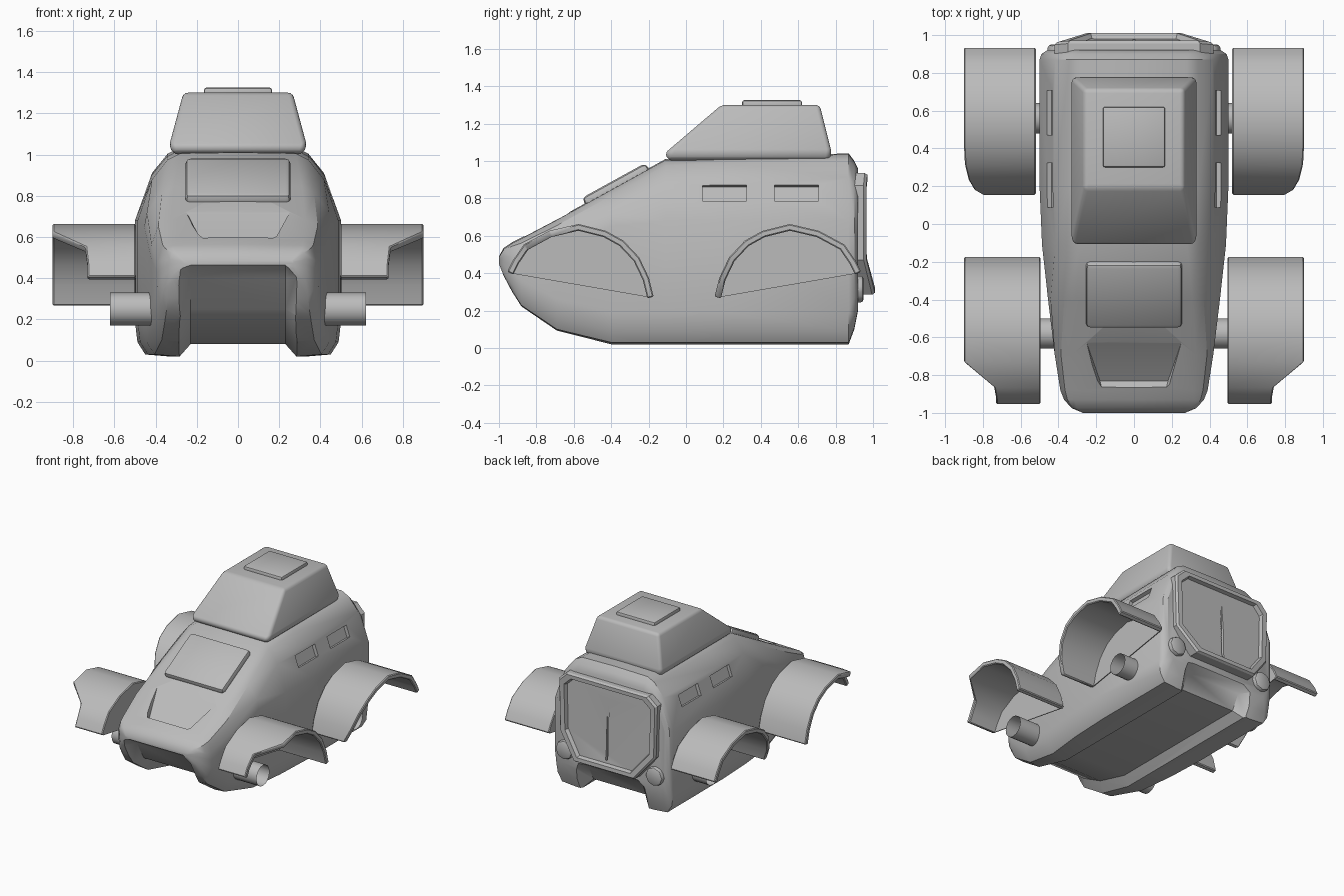
import bpy, bmesh, math
from mathutils import Matrix, Vector

if "Cube" in bpy.data.objects:
    bpy.data.objects.remove(bpy.data.objects["Cube"], do_unlink=True)

GREY = (0.5, 0.5, 0.5, 1)
paint = bpy.data.materials.new("plain_grey")
paint.use_nodes = True
paint.diffuse_color = GREY
paint.node_tree.nodes["Principled BSDF"].inputs["Base Color"].default_value = GREY


def make(name, bm):
    bmesh.ops.recalc_face_normals(bm, faces=bm.faces)
    mesh = bpy.data.meshes.new(name)
    bm.to_mesh(mesh)
    bm.free()
    mesh.materials.append(paint)
    ob = bpy.data.objects.new(name, mesh)
    bpy.context.collection.objects.link(ob)
    return ob


def modify(ob, kind, **settings):
    mod = ob.modifiers.new(kind.title(), kind)
    for key, value in settings.items():
        setattr(mod, key, value)
    bpy.context.view_layer.objects.active = ob
    bpy.ops.object.modifier_apply(modifier=mod.name)


def smooth(ob, angle=35):
    bpy.ops.object.select_all(action="DESELECT")
    ob.select_set(True)
    bpy.context.view_layer.objects.active = ob
    bpy.ops.object.shade_smooth_by_angle(angle=math.radians(angle))
    return ob


def bevel(ob, width, segments=2):
    modify(ob, "BEVEL", width=width, segments=segments, limit_method="ANGLE")
    return smooth(ob)


def loft(name, rings, closed=True, caps=True):
    bm = bmesh.new()
    rows = [[bm.verts.new(p) for p in ring] for ring in rings]
    n = len(rows[0])
    for a, b in zip(rows, rows[1:]):
        for i in range(n if closed else n - 1):
            j = (i + 1) % n
            bm.faces.new((a[i], a[j], b[j], b[i]))
    if caps:
        bm.faces.new(rows[0])
        bm.faces.new(rows[-1])
    return make(name, bm)


def box(name, center, size, rot=None):
    bm = bmesh.new()
    matrix = Matrix.Translation(center) @ (rot or Matrix()) @ Matrix.Diagonal((*size, 1))
    bmesh.ops.create_cube(bm, size=1, matrix=matrix)
    return make(name, bm)


def cylinder(name, center, radius, depth, axis, sides, caps):
    bm = bmesh.new()
    turn = Matrix.Rotation(math.pi / 2, 4, axis)
    bmesh.ops.create_cone(bm, segments=sides, radius1=radius, radius2=radius, depth=depth,
                          cap_ends=caps, matrix=Matrix.Translation(center) @ turn)
    return make(name, bm)


def cut(ob, cutter):
    cutter.hide_render = True
    modify(ob, "BOOLEAN", object=cutter, operation="DIFFERENCE", solver="EXACT")
    bpy.data.objects.remove(cutter, do_unlink=True)


# Hull: cross-sections from nose to tail (y, bottom, top, half width)
def section(y, zb, zt, w):
    r = min(1, (zt - zb) / 0.45)

    def side(z):
        return w * (1 - 0.72 * max(0, z - 0.68))
    tw = side(zt)
    shoulder = min(0.68, zt - 0.2 * r)
    half = [(tw - 0.09 * r, zt - 0.005), (tw - 0.03 * r, zt - 0.035 * r),
            (side(zt - 0.13 * r), zt - 0.13 * r), (w, shoulder), (w, zb + 0.17 * r),
            (w - 0.012 * r, zb + 0.07 * r), (w - 0.05 * r, zb + 0.01 * r), (w - 0.17 * r, zb)]
    right = [(x, y, z) for x, z in half]
    return [(0, y, zt)] + right + [(0, y, zb)] + [(-x, y, z) for x, y, z in reversed(right)]


hull = loft("hull", [section(*s) for s in (
    (-1.0, 0.45, 0.49, 0.27), (-0.975, 0.385, 0.535, 0.33), (-0.93, 0.3, 0.565, 0.37),
    (-0.88, 0.22, 0.59, 0.39), (-0.69, 0.09, 0.69, 0.42), (-0.4, 0.02, 0.85, 0.455),
    (-0.11, 0.02, 1.01, 0.487), (0.2, 0.02, 1.025, 0.5), (0.87, 0.02, 1.04, 0.5),
    (0.9, 0.1, 1.0, 0.49), (0.92, 0.2, 0.96, 0.46))])

# Belly channel: (outer y, z, inner y, z) from nose to tail
cut(hull, loft("belly_cutter", [
    [(-0.31, yo, zo), (-0.23, yi, zi), (0.23, yi, zi), (0.31, yo, zo)] for yo, zo, yi, zi in (
        (-1.05, 0.47, -1.01, 0.47), (-1.02, 0.41, -0.91, 0.4), (-0.91, 0.2, -0.82, 0.25),
        (-0.71, 0.07, -0.64, 0.15), (-0.4, -0.01, -0.38, 0.08), (0.88, -0.01, 0.8, 0.08),
        (0.94, 0.2, 0.86, 0.19), (0.96, 0.26, 0.93, 0.25))]))


# Wedge-shaped scoop in the hood
def hood_z(y):
    return 1.07 + 0.55 * y


cut(hull, loft("scoop_cutter", [
    [(-x, y, hood_z(y) + 0.06), (-x + 0.03, y, hood_z(y) - d),
     (x - 0.03, y, hood_z(y) - d), (x, y, hood_z(y) + 0.06)]
    for y, x, d in ((-0.6, 0.29, -0.01), (-0.63, 0.28, 0.005), (-0.83, 0.21, 0.045), (-0.87, 0.2, -0.01))]))

# Recessed side slots
for s in (-1, 1):
    for y in (0.205, 0.59):
        cut(hull, box("slot_cutter", (s * 0.45, y, 0.83), (0.06, 0.235, 0.09),
                      Matrix.Rotation(-s * 0.35, 4, "Y")))
smooth(hull, 32)

# Cabin with sloped sides and roof hatch
cabin = loft("cabin", [[(-x, y0, z), (x, y0, z), (x, y1, z), (-x, y1, z)] for x, y0, y1, z in (
    (0.31, -0.09, 0.76, 1.0), (0.335, -0.115, 0.78, 1.04), (0.265, 0.19, 0.715, 1.3))])
bevel(cabin, 0.06, 3)
bevel(box("roof_hatch", (0, 0.46, 1.3), (0.33, 0.32, 0.05)), 0.012)

# Hood hatch lying on the slope
hatch = box("hood_hatch", (0, -0.37, 0.865), (0.51, 0.39, 0.07), Matrix.Rotation(math.atan(0.55), 4, "X"))
bevel(hatch, 0.025)

# Fenders: arch as (distance from middle, height), tip first
ARCH = [(-0.385, 0.4), (-0.355, 0.46), (-0.3, 0.54), (-0.17, 0.61), (-0.02, 0.645), (0.12, 0.61),
        (0.21, 0.56), (0.29, 0.475), (0.34, 0.37), (0.365, 0.27)]
FRONT_EDGE = [0.73, 0.73, 0.74, 0.9, 0.9, 0.9, 0.9, 0.9, 0.9, 0.9]
REAR_EDGE = [0.9, 0.9, 0.9, 0.9, 0.9, 0.9, 0.895, 0.875, 0.845, 0.8]
for s, label in ((-1, "right"), (1, "left")):
    for place, mid, flip, inner, edge in (("front", -0.555, 1, 0.495, FRONT_EDGE),
                                          ("rear", 0.535, -1, 0.52, REAR_EDGE)):
        path = [(mid + flip * d, z) for d, z in ARCH]
        fender = loft(f"{place}_{label}_fender",
                      [[(s * inner, y, z), (s * e, y, z)] for (y, z), e in zip(path, edge)],
                      closed=False, caps=False)
        modify(fender, "SOLIDIFY", thickness=0.035, offset=0, use_even_offset=True)
        bevel(fender, 0.006, 1)
        # Inner plate closing the arch beside the hull
        loft(f"{place}_{label}_fender_plate",
             [[(s * x, y, z) for y, z in path] for x in (inner, inner + 0.006)])
    # Open axle tubes
    smooth(cylinder(f"front_{label}_axle", (s * 0.51, -0.58, 0.25), 0.08, 0.22, "Y", 16, False))
    smooth(cylinder(f"rear_{label}_axle", (s * 0.52, 0.56, 0.25), 0.08, 0.2, "Y", 16, False))
    # Rear lamps
    bevel(cylinder(f"rear_{label}_lamp", (s * 0.385, 0.915, 0.315), 0.075, 0.07, "X", 8, True), 0.018)

# Rear door: raised frame around a split panel
OUTLINE = [(0.35, 0.935), (0.42, 0.87), (0.41, 0.47), (0.26, 0.285)]


def door_ring(scale, y):
    half = [(x * scale, y - 0.12 * x * x + 0.2 * max(0, 0.45 - z), 0.62 + (z - 0.62) * scale)
            for x, z in OUTLINE]
    return half + [(-x, y, z) for x, y, z in reversed(half)]


frame = loft("door_frame", [door_ring(1.0, 0.9), door_ring(1.0, 0.97), door_ring(0.97, 0.985),
                            door_ring(0.88, 0.985), door_ring(0.85, 0.95)], caps=False)
smooth(frame, 25)
panel = loft("door_panel", [door_ring(0.87, 0.9), door_ring(0.87, 0.957)])
cut(panel, box("split_cutter", (0, 0.96, 0.62), (0.016, 0.03, 0.7)))
smooth(panel)
